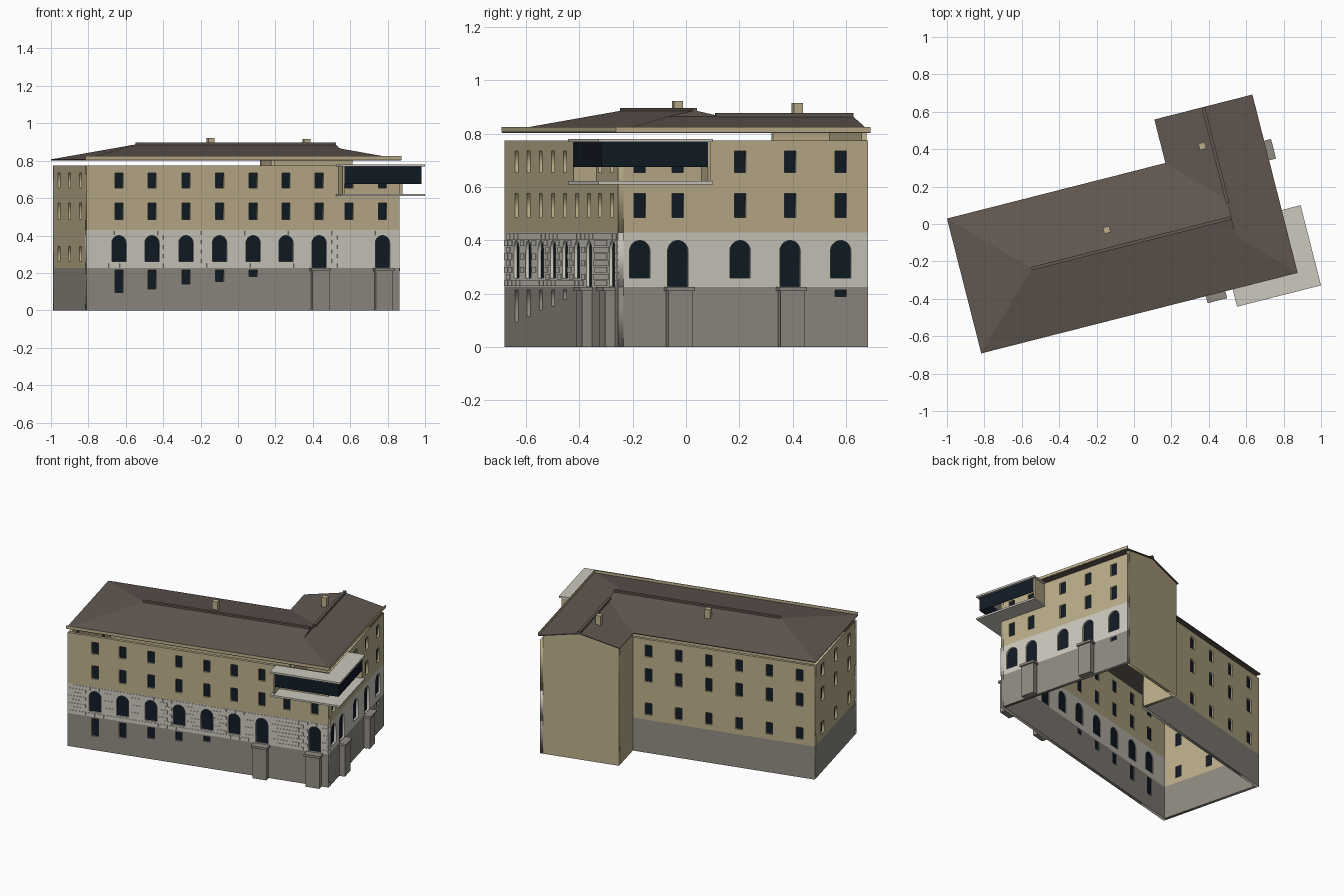
import bpy, bmesh, math
from mathutils import Matrix, Vector

if "Cube" in bpy.data.objects:
    bpy.data.objects.remove(bpy.data.objects["Cube"])

# Building frame: u along the front, v towards the back, turned on the plot
PLACE = Matrix.Translation((-0.817, -0.69, 0)) @ Matrix.Rotation(math.radians(14.27), 4, 'Z')
U, V, V2, UI = 1.744, 0.742, 0.982, 1.205      # eave length, main depth, wing depth, wing start
E, RZ, WZ = 0.807, 0.887, 0.865                # eave, main ridge, wing ridge heights
T = 0.02                                       # wall thickness


def material(name, r, g, b):
    m = bpy.data.materials.new(name)
    m.diffuse_color = [(c / 255) ** 2.2 for c in (r, g, b)] + [1]
    m.use_nodes = True
    m.node_tree.nodes["Principled BSDF"].inputs["Base Color"].default_value = m.diffuse_color
    return m


BEIGE = material("beige_plaster", 186, 172, 137)
BAND = material("pale_stone", 203, 199, 188)
BASE = material("grey_stone", 143, 138, 129)
ROOF = material("brown_roof", 98, 88, 82)
GLASS = material("dark_glass", 24, 32, 42)


def add_object(name, mesh, mat, matrix):
    mesh.name = name
    mesh.materials.clear()
    mesh.materials.append(mat)
    ob = bpy.data.objects.new(name, mesh)
    bpy.context.collection.objects.link(ob)
    ob.matrix_world = matrix
    return ob


def side(u, v, degrees):
    """Frame of one wall: x along it, y up, z outwards."""
    return (PLACE @ Matrix.Translation((u, v, 0)) @ Matrix.Rotation(math.radians(degrees), 4, 'Z')
            @ Matrix.Rotation(math.radians(90), 4, 'X'))


def panel(name, loops, frame, mat, thick=T, out=0.0):
    """Filled outlines (inner loops become holes), extruded inwards from the wall face."""
    cu = bpy.data.curves.new(name, 'CURVE')
    cu.dimensions, cu.fill_mode, cu.extrude = '2D', 'BOTH', thick / 2
    for loop in loops:
        sp = cu.splines.new('POLY')
        sp.points.add(len(loop) - 1)
        for p, (x, y) in zip(sp.points, loop):
            p.co = (x, y, 0, 1)
        sp.use_cyclic_u = True
    tmp = bpy.data.objects.new(name + "_outline", cu)
    bpy.context.collection.objects.link(tmp)
    dg = bpy.context.evaluated_depsgraph_get()
    mesh = bpy.data.meshes.new_from_object(tmp.evaluated_get(dg))
    bpy.data.objects.remove(tmp)
    return add_object(name, mesh, mat, frame @ Matrix.Translation((0, 0, out - thick / 2)))


def rect(x0, x1, y0, y1):
    return [(x0, y0), (x1, y0), (x1, y1), (x0, y1)]


def window(c, z0, z1, w=0.045):
    return rect(c - w / 2, c + w / 2, z0, z1)


def arch(c, z0, z1=0.40, r=0.04):
    top = [(c + r * math.cos(a * math.pi / 10), z1 - r + r * math.sin(a * math.pi / 10))
           for a in range(11)]
    return [(c - r, z0), (c + r, z0)] + top


def boxes(name, items, mat):
    """Boxes given as (u0, u1, v0, v1, z0, z1), joined into one object."""
    bm = bmesh.new()
    for u0, u1, v0, v1, z0, z1 in items:
        m = (Matrix.Translation(((u0 + u1) / 2, (v0 + v1) / 2, (z0 + z1) / 2))
             @ Matrix.Diagonal((u1 - u0, v1 - v0, z1 - z0, 1)))
        bmesh.ops.create_cube(bm, size=1, matrix=m)
    mesh = bpy.data.meshes.new(name)
    bm.to_mesh(mesh)
    bm.free()
    return add_object(name, mesh, mat, PLACE)


def wall(name, frame, s0, s1, z0, z1, mat, holes=()):
    panel(name, [rect(s0, s1, z0, z1)] + list(holes), frame, mat)
    if holes:
        panel(name + "_glazing", holes, frame, GLASS, 0.004, -0.012)


FRONT, RIGHT = side(0, 0.008, 0), side(1.736, 0, 90)
REAR, LEFT = side(1.736, 0.734, 180), side(0.008, 0.734, 270)
END, WEST = side(1.736, 0.974, 180), side(1.213, 0.974, 270)
UPPER = [(0.485, 0.575), (0.655, 0.735)]
THREE = [(0.26, 0.34)] + UPPER


def grid(columns, rows):
    return [window(c, a, b) for c in columns for a, b in rows]


# Front and right street walls: base, arched stone band, two plastered floors
front_cols = [0.189, 0.371, 0.559, 0.744, 0.929, 1.110, 1.293, 1.458, 1.643]
right_cols = [0.092, 0.239, 0.480, 0.673, 0.869]
front_arches = [(c, 0.26) for c in front_cols[:6]] + [(1.293, 0.228), (1.643, 0.228)]
right_arches = [(c, 0.228 if i in (1, 3) else 0.26) for i, c in enumerate(right_cols)]
cellar = [window(c, z, 0.215) for c, z in zip(front_cols, (0.095, 0.115, 0.14, 0.155, 0.18))]
for label, frame, s0, s1, cols, arches, low in (
        ("front", FRONT, 0.008, 1.736, front_cols, front_arches, cellar),
        ("right", RIGHT, 0.028, 0.974, right_cols, right_arches, [window(0.869, 0.19, 0.215)])):
    wall(label + "_base", frame, s0, s1, 0, 0.225, BASE, low)
    wall(label + "_arched_band", frame, s0, s1, 0.225, 0.43, BAND, [arch(*a) for a in arches])
    wall(label + "_upper_wall", frame, s0, s1, 0.43, 0.775, BEIGE, grid(cols, UPPER))

# Courtyard and left walls
for label, frame, s0, s1, cols in (
        ("rear", REAR, 0.523, 1.728, [1.736 - 0.11 - 0.2 * i for i in range(6)]),
        ("left", LEFT, 0.02, 0.706, [0.134, 0.365, 0.60])):
    wall(label + "_base", frame, s0, s1, 0, 0.225, BASE)
    wall(label + "_upper_wall", frame, s0, s1, 0.225, 0.775, BEIGE, grid(cols, THREE))

# Blank wing walls, the end one rising into the gable
panel("wing_gable_wall", [[(0.02, 0), (0.523, 0), (0.523, 0.802), (0.2615, 0.858), (0.02, 0.806)]],
      END, BEIGE)
wall("wing_inner_wall", WEST, 0.02, 0.24, 0, 0.802, BEIGE)

# Raised masonry blocks on the front band, leaving the arches free
blocks = []
for row in range(8):
    z = 0.229 + row * 0.025
    for i in range(29):
        x = 0.012 + i * 0.06 + (row % 2) * 0.03
        x1 = min(x + 0.056, 1.734)
        if all(x1 < c - 0.042 or x > c + 0.042 or z > 0.402 or z + 0.021 < b
               for c, b in front_arches):
            blocks.append((x, x1, 0.005, 0.008, z, z + 0.021))
boxes("front_masonry_blocks", blocks, BAND)

# Entrance piers with caps
piers = []
for c in (1.293, 1.643):
    piers += [(c - .046, c + .046, -.03, .01, 0, .21), (c - .054, c + .054, -.04, .01, .21, .225)]
for c in (0.239, 0.673):
    piers += [(1.734, 1.774, c - .046, c + .046, 0, .21), (1.734, 1.784, c - .054, c + .054, .21, .225)]
boxes("entrance_piers", piers, BASE)

# Hipped main roof joined to the gabled wing roof
ru, hv, rv = 1.475, 0.27, 0.371
pts = dict(A=(0, 0, E), B=(U, 0, E), C=(U, V2, E), D=(UI, V2, E), I=(UI, V, E), F=(0, V, E),
           R=(0.373, rv, RZ), S=(ru, rv, RZ), H=(ru, hv, WZ), K=(ru, 2 * rv - hv, WZ), G=(ru, V2, WZ))
names = list(pts)
mesh = bpy.data.meshes.new("roof")
mesh.from_pydata([pts[n] for n in names], [],
                 [[names.index(n) for n in f] for f in ("ABHSR", "BCGKH", "DIKG", "IFRSK", "FAR", "HKS")])
roof = add_object("roof", mesh, ROOF, PLACE)
mod = roof.modifiers.new("thickness", 'SOLIDIFY')
mod.thickness, mod.offset = 0.005, -1

# Ridge caps, eave boards and chimneys
boxes("ridge_caps", [(0.373, ru, rv - 0.009, rv + 0.009, 0.88, 0.897),
                     (ru - 0.009, ru + 0.009, rv + 0.08, V2, 0.858, 0.878)], ROOF)
boxes("eave_boards", [(0, U, -0.002, 0.002, E, 0.825), (U - 0.002, U + 0.002, 0, V2, E, 0.825)], BEIGE)
boxes("chimneys", [(0.795, 0.83, 0.455, 0.49, 0.85, 0.922),
                   (1.401, 1.436, 0.764, 0.799, 0.84, 0.915)], BEIGE)

# Corner balcony: L-shaped floor and canopy slabs, glass screen, end walls
slabs = []
for z0, z1 in ((0.61, 0.622), (0.768, 0.78)):
    slabs += [(1.387, 1.85, -0.097, 0.008, z0, z1), (1.736, 1.85, 0.008, 0.345, z0, z1)]
boxes("balcony_slabs", slabs, BAND)
boxes("balcony_glass", [(1.41, 1.835, -0.082, -0.078, 0.675, 0.768),
                        (1.831, 1.835, -0.078, 0.33, 0.675, 0.768)], GLASS)
boxes("balcony_end_walls", [(1.40, 1.41, -0.082, 0.008, 0.622, 0.768),
                            (1.736, 1.835, 0.33, 0.34, 0.622, 0.768)], BEIGE)
